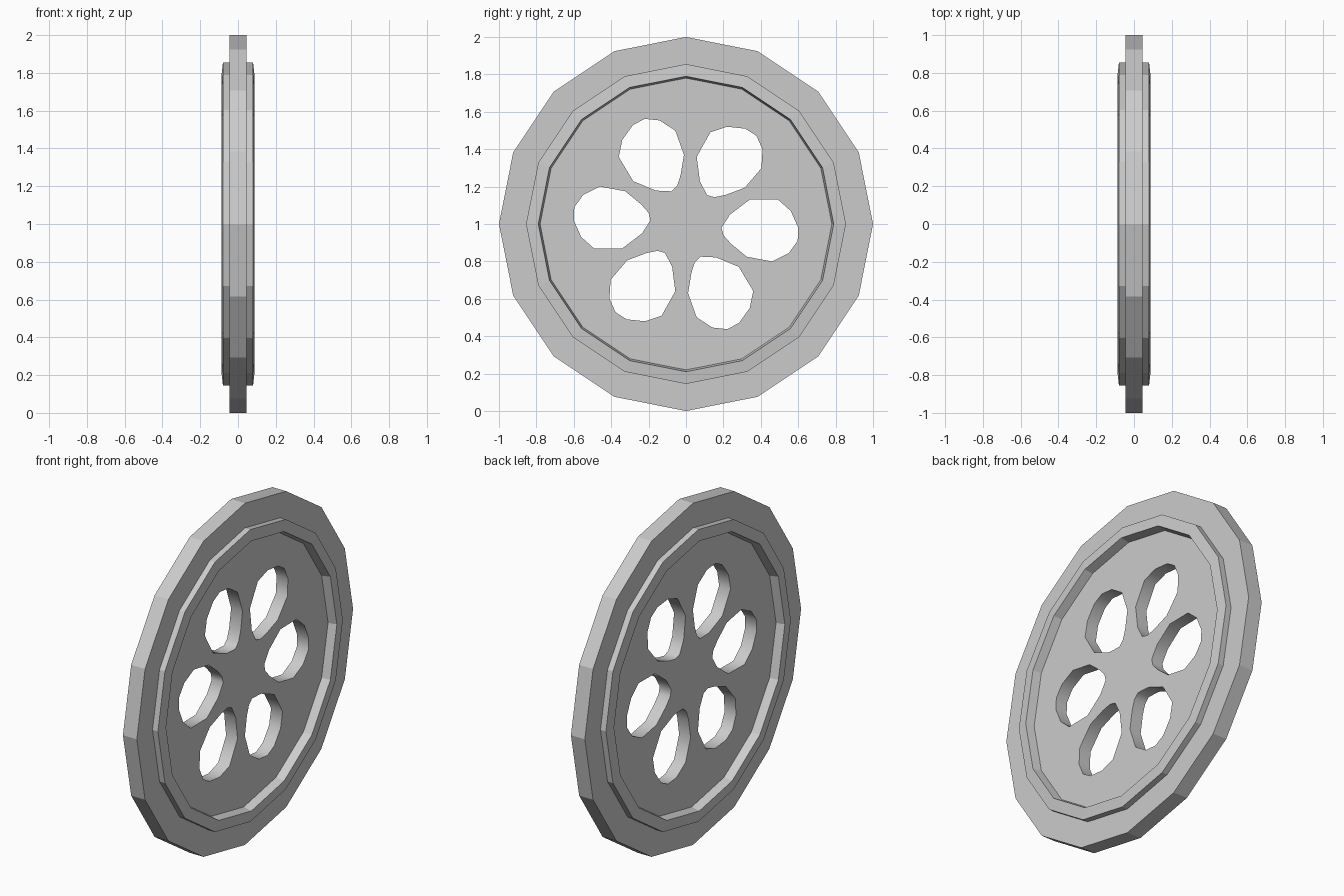
import bpy, bmesh, math
from mathutils import Matrix, Vector

cube = bpy.data.objects.get("Cube")
if cube:
    bpy.data.objects.remove(cube)

SIDES = 16
HUB = 0.037      # half thickness of the web plate
INNER = 0.78     # radius where the web meets the rim

grey = bpy.data.materials.new("plain_grey")
grey.use_nodes = True
grey.diffuse_color = (0.6, 0.6, 0.6, 1)
grey.node_tree.nodes["Principled BSDF"].inputs["Base Color"].default_value = (0.6, 0.6, 0.6, 1)


def ring_points(radius):
    return [(radius * math.cos(math.tau * i / SIDES), radius * math.sin(math.tau * i / SIDES))
            for i in range(SIDES)]


# Rim: stepped profile (radius, x) turned around the x axis
half = [(INNER, HUB), (0.79, 0.087), (0.855, 0.08), (0.855, 0.045), (1.0, 0.045)]
profile = half + [(r, -x) for r, x in reversed(half)]
bm = bmesh.new()
loops = [[bm.verts.new((x, y, z + 1)) for y, z in ring_points(r)] for r, x in profile]
for a, b in zip(loops, loops[1:]):
    for i in range(SIDES):
        j = (i + 1) % SIDES
        bm.faces.new((a[i], b[i], b[j], a[j]))
bmesh.ops.recalc_face_normals(bm, faces=bm.faces)
# Point the normals outward on the outermost band
outer = max(bm.faces, key=lambda f: (f.calc_center_median() - Vector((0, 0, 1))).length)
if outer.normal.dot(outer.calc_center_median() - Vector((0, 0, 1))) < 0:
    bmesh.ops.reverse_faces(bm, faces=bm.faces)
mesh = bpy.data.meshes.new("rim")
bm.to_mesh(mesh)
bm.free()
rim = bpy.data.objects.new("rim", mesh)
bpy.context.collection.objects.link(rim)
mesh.materials.append(grey)

# Web plate: filled outline with six rounded openings, turned to face x
hole = [(0.19, -0.02), (0.235, 0.05), (0.34, 0.13), (0.49, 0.132), (0.56, 0.07),
        (0.6, -0.02), (0.597, -0.09), (0.55, -0.155), (0.46, -0.2), (0.325, -0.175),
        (0.24, -0.105), (0.2, -0.06)]
curve = bpy.data.curves.new("web_plate", "CURVE")
curve.dimensions = "2D"
curve.fill_mode = "BOTH"
curve.extrude = HUB


def add_outline(points):
    spline = curve.splines.new("POLY")
    spline.points.add(len(points) - 1)
    for p, (u, v) in zip(spline.points, points):
        p.co = (u, v, 0, 1)
    spline.use_cyclic_u = True


add_outline(ring_points(INNER))
for k in range(6):
    turn = Matrix.Rotation(k * math.pi / 3, 2)
    add_outline([tuple(turn @ Vector(p)) for p in hole])

web = bpy.data.objects.new("web_plate", curve)
bpy.context.collection.objects.link(web)
curve.materials.append(grey)
web.matrix_world = Matrix(((0, 0, 1, 0), (1, 0, 0, 0), (0, 1, 0, 1), (0, 0, 0, 1)))
bpy.ops.object.select_all(action="DESELECT")
web.select_set(True)
bpy.context.view_layer.objects.active = web
bpy.ops.object.convert(target="MESH")
